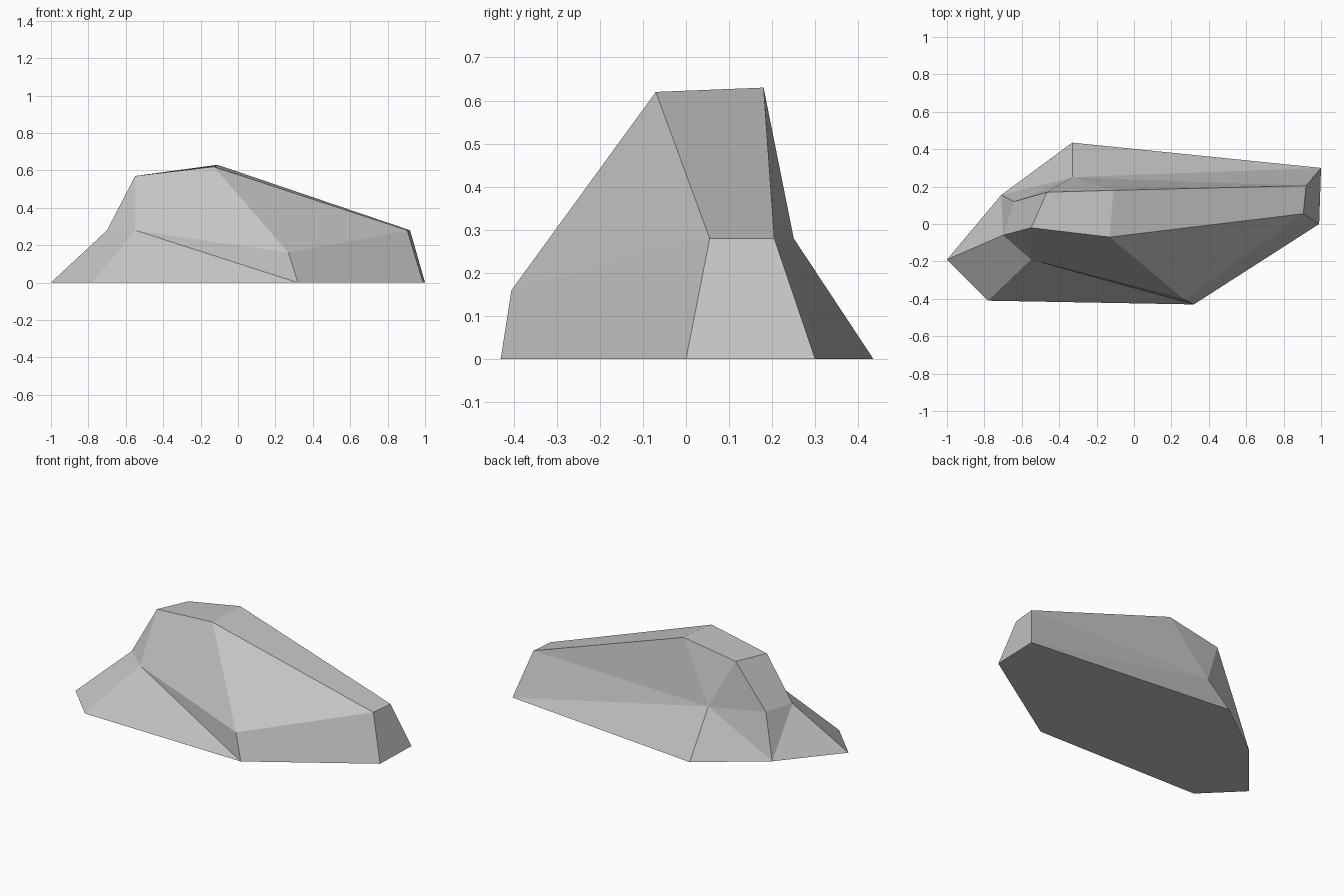
import bpy
import bmesh

cube = bpy.data.objects.get("Cube")
if cube:
    bpy.data.objects.remove(cube, do_unlink=True)

# Corner points of the boulder, from the footprint up to the crown
footprint = {"A": (-1, -.19), "B": (-.78, -.41), "C": (.32, -.43), "D": (.99, 0),
             "E": (1, .3), "F": (-.33, .435), "G": (-.71, .155)}
shoulder = {"H": (-.7, -.06), "I": (-.55, -.19), "M": (.905, .055),
            "N": (.92, .205), "P": (-.33, .25), "Q": (-.64, .12)}
crown = {"J": (-.55, -.02, .57), "K": (-.13, -.07, .62),
         "L": (-.11, .18, .63), "O": (-.465, .17, .57)}

# Facets, each named by its corners
base_facet = "GFEDCBA"
front_facets = "ABIH BCI ICR IRKJ KRM RCDM"
end_facets = "MDEN HIJ JOQH AHG HQG"
back_facets = "QPG PFG EFP NEP LNP LPO OPQ"
top_facets = "KMNL JKLO"

bm = bmesh.new()
corner = {}
for level, ring in ((0, footprint), (.28, shoulder)):
    for name, (x, y) in ring.items():
        corner[name] = bm.verts.new((x, y, level))
for name, point in crown.items():
    corner[name] = bm.verts.new(point)
corner["R"] = bm.verts.new((.27, -.405, .16))  # low knuckle on the front

for group in (base_facet, front_facets, end_facets, back_facets, top_facets):
    for facet in group.split():
        bm.faces.new([corner[c] for c in facet])
bmesh.ops.recalc_face_normals(bm, faces=bm.faces)

mesh = bpy.data.meshes.new("boulder")
bm.to_mesh(mesh)
bm.free()

# Single plain stone colour, flat shaded
stone = bpy.data.materials.new("stone grey")
stone.use_nodes = True
color = (.55, .55, .55, 1)
stone.diffuse_color = color
stone.node_tree.nodes["Principled BSDF"].inputs["Base Color"].default_value = color
mesh.materials.append(stone)

boulder = bpy.data.objects.new("boulder", mesh)
bpy.context.collection.objects.link(boulder)
